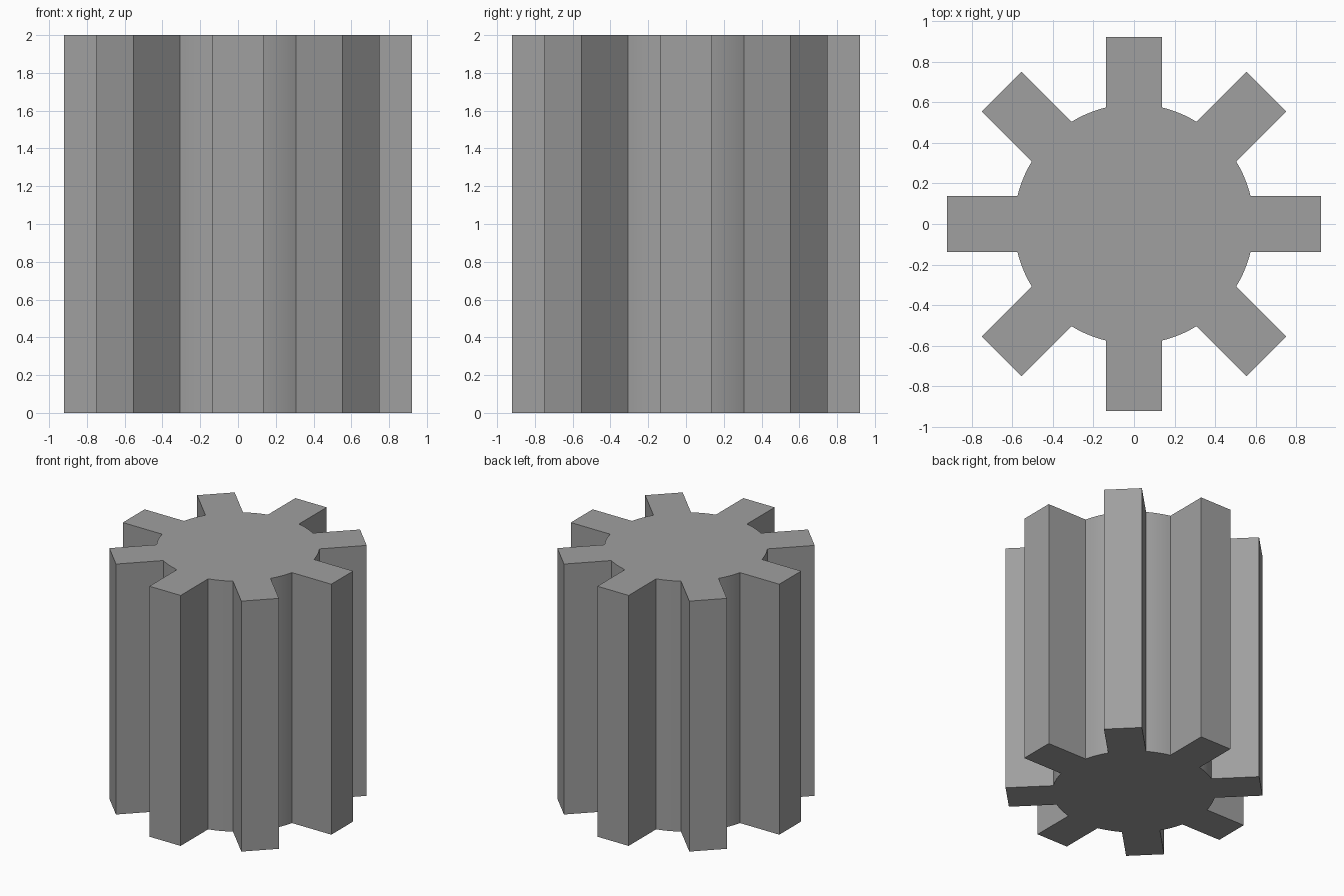
import bpy
import bmesh
import math
from mathutils import Vector

if "Cube" in bpy.data.objects:
    bpy.data.objects.remove(bpy.data.objects["Cube"])

TEETH = 8
HALF_WIDTH = 0.138   # half the tooth thickness
TIP = 0.921          # distance from axis to tooth tip
ROOT = 0.59          # radius of the core between teeth
HEIGHT = 2.0
ARC_STEPS = 8        # segments of core between two teeth

grey = bpy.data.materials.new("mid_grey")
grey.diffuse_color = (0.35, 0.35, 0.35, 1.0)
grey.use_nodes = True
grey.node_tree.nodes["Principled BSDF"].inputs["Base Color"].default_value = grey.diffuse_color

# Gear outline: each tooth followed by the arc of core up to the next tooth
pitch = 2 * math.pi / TEETH
root_angle = math.asin(HALF_WIDTH / ROOT)
outline = []
for i in range(TEETH):
    a = i * pitch
    out = Vector((math.cos(a), math.sin(a), 0))
    side = Vector((-out.y, out.x, 0))
    outline.append(out * TIP - side * HALF_WIDTH)
    outline.append(out * TIP + side * HALF_WIDTH)
    for k in range(ARC_STEPS + 1):
        t = a + root_angle + (pitch - 2 * root_angle) * k / ARC_STEPS
        outline.append(Vector((math.cos(t), math.sin(t), 0)) * ROOT)

# Extrude the outline into the full-height gear
bm = bmesh.new()
base = bm.faces.new([bm.verts.new(p) for p in outline])
extruded = bmesh.ops.extrude_face_region(bm, geom=[base], use_keep_orig=True)
top_verts = [v for v in extruded["geom"] if isinstance(v, bmesh.types.BMVert)]
bmesh.ops.translate(bm, verts=top_verts, vec=(0, 0, HEIGHT))
bmesh.ops.recalc_face_normals(bm, faces=bm.faces)

mesh = bpy.data.meshes.new("pinion_gear")
bm.to_mesh(mesh)
bm.free()
mesh.materials.append(grey)
gear = bpy.data.objects.new("pinion_gear", mesh)
bpy.context.collection.objects.link(gear)

# Smooth the core arcs, keep tooth edges sharp
bpy.context.view_layer.objects.active = gear
gear.select_set(True)
bpy.ops.object.shade_smooth_by_angle(angle=math.radians(30))
